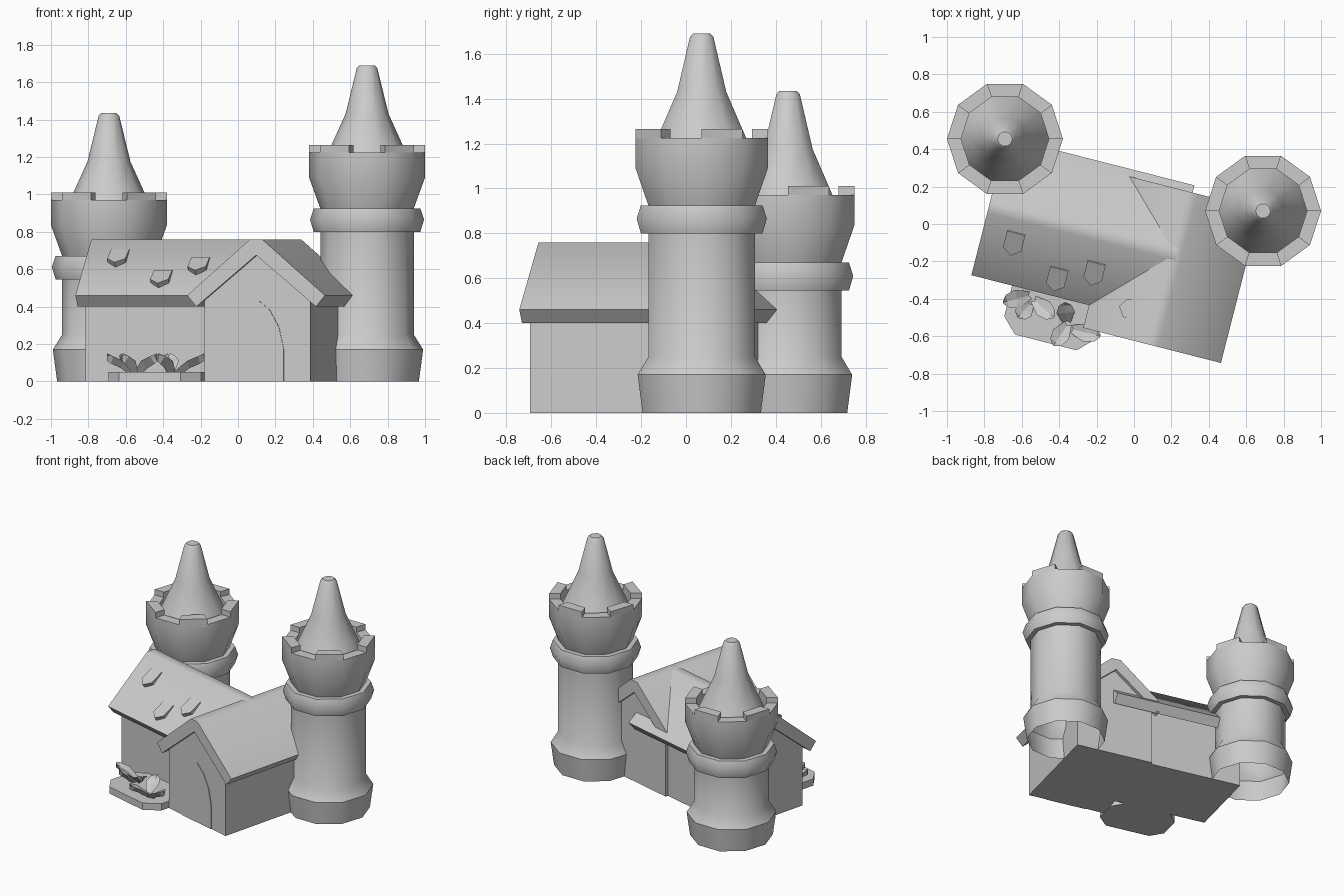
import bpy, bmesh
from math import sin, cos, pi, radians, atan2
from mathutils import Matrix, Vector

old = bpy.data.objects.get("Cube")
if old:
    bpy.data.objects.remove(old, do_unlink=True)

stone = bpy.data.materials.new("grey_stone")
stone.use_nodes = True
GREY = (0.6, 0.6, 0.6, 1)
stone.diffuse_color = GREY
stone.node_tree.nodes["Principled BSDF"].inputs["Base Color"].default_value = GREY

HOUSE = Matrix.Rotation(radians(-14.3), 4, 'Z')
PITCH = atan2(0.298, 0.345)


def finish(name, bm, matrix=Matrix(), smooth=None):
    bmesh.ops.remove_doubles(bm, verts=bm.verts, dist=1e-5)
    bmesh.ops.recalc_face_normals(bm, faces=bm.faces)
    mesh = bpy.data.meshes.new(name)
    bm.to_mesh(mesh)
    bm.free()
    mesh.materials.append(stone)
    if smooth:
        mesh.shade_smooth()
        mesh.set_sharp_from_angle(angle=radians(smooth))
    obj = bpy.data.objects.new(name, mesh)
    obj.matrix_world = matrix
    bpy.context.scene.collection.objects.link(obj)
    return obj


def loft(name, rings, matrix=Matrix(), smooth=None):
    """Closed solid through rings of points with equal counts."""
    bm = bmesh.new()
    rows = [[bm.verts.new(p) for p in ring] for ring in rings]
    n = len(rows[0])
    for low, high in zip(rows, rows[1:]):
        for i in range(n):
            j = (i + 1) % n
            bm.faces.new((low[i], low[j], high[j], high[i]))
    bm.faces.new(rows[0][::-1])
    bm.faces.new(rows[-1])
    return finish(name, bm, matrix, smooth)


def gable_prism(name, profile, lo, hi, along_x, centre, smooth=None):
    """Extrude a (side, height) profile along one axis of the house."""
    def point(s, z, t):
        return (t, s + centre, z) if along_x else (s + centre, t, z)
    rings = [[point(s, z, t) for s, z in profile] for t in (lo, hi)]
    return loft(name, rings, HOUSE, smooth)


# Towers: ten-sided turned body, open below, with alternate battlements
SIDES = 10
STEP = 2 * pi / SIDES


def tower(side, x, y, top):
    profile = [(0.277, 0), (0.3, 0.17), (0.25, 0.25), (0.25, top - 0.425),
               (0.285, top - 0.425), (0.305, top - 0.36), (0.285, top - 0.3),
               (0.25, top - 0.3), (0.31, top - 0.135), (0.31, top),
               (0.235, top), (0.235, top - 0.06), (0.19, top + 0.04),
               (0.115, top + 0.205), (0.055, top + 0.45), (0.04, top + 0.465)]
    bm = bmesh.new()
    rows = [[bm.verts.new((r * cos(k * STEP), r * sin(k * STEP), z))
             for k in range(SIDES)] for r, z in profile]
    for low, high in zip(rows, rows[1:]):
        for k in range(SIDES):
            j = (k + 1) % SIDES
            bm.faces.new((low[k], low[j], high[j], high[k]))
    bm.faces.new(rows[-1])
    place = Matrix.Translation((x, y, 0))
    finish(side + "_tower", bm, place, 38)
    for k in range(0, SIDES, 2):
        corners = [(0.31, k), (0.31, k + 1), (0.235, k + 1), (0.235, k)]
        rings = [[(r * cos(a * STEP), r * sin(a * STEP), z) for r, a in corners]
                 for z in (top - 0.02, top + 0.04)]
        loft(f"{side}_battlement_{k // 2 + 1}", rings, place)


tower("left", 0.69, 0.07, 1.225)
tower("right", -0.69, 0.455, 0.97)

# Two crossing wings with pitched roofs
WALL = [(-0.292, 0), (0.292, 0), (0.292, 0.45), (0, 0.7), (-0.292, 0.45)]
ROOF = [(-0.38, 0.46), (-0.33, 0.4), (0, 0.675), (0.33, 0.4),
        (0.38, 0.46), (0.035, 0.758), (-0.035, 0.758)]
MAIN_Y, WING_X = -0.1, 0.254
gable_prism("main_walls", WALL, -0.741, 0.24, True, MAIN_Y)
gable_prism("main_roof", ROOF, -0.775, 0.262, True, MAIN_Y, 45)
gable_prism("wing_walls", WALL, -0.578, 0.213, False, WING_X)
gable_prism("wing_roof", ROOF, -0.605, 0.24, False, WING_X, 45)

# Pointed door, a thin plate on the front gable
half = [(0.147, 0), (0.147, 0.17), (0.12, 0.29), (0.07, 0.38)]
arch = half + [(0, 0.44)] + [(-x, z) for x, z in reversed(half)]
gable_prism("door", arch, -0.583, -0.57, False, WING_X)

# Loose roof tiles, raised at their pointed lower end
TILE = [(-0.05, 0.06), (0.05, 0.06), (0.05, -0.04), (0, -0.08), (-0.05, -0.04)]


def roof_tile(name, x, y, drop, turn, sink=0):
    z = 0.758 - (drop - 0.035) * 0.864 - sink
    place = (HOUSE @ Matrix.Translation((x, y, z))
             @ Matrix.Rotation(turn, 4, 'Z') @ Matrix.Rotation(PITCH, 4, 'X'))
    rings = [[(u, v, -0.01) for u, v in TILE],
             [(u, v, 0.018 - 0.2 * v) for u, v in TILE]]
    loft(name, rings, place)


for i, (x, y) in enumerate([(-0.598, -0.245), (-0.328, -0.373), (-0.142, -0.294)]):
    roof_tile(f"main_roof_tile_{i + 1}", x, y, MAIN_Y - y, 0)
roof_tile("wing_roof_tile", 0.114, -0.446, WING_X - 0.114, -pi / 2, 0.02)

# Garden bed: slab with cut corners
bed = [(-0.55, -0.65), (-0.47, -0.73), (-0.13, -0.73), (-0.04, -0.64),
       (-0.04, -0.47), (-0.12, -0.39), (-0.47, -0.39), (-0.55, -0.48)]
loft("garden_bed", [[(x, y, z) for x, y in bed] for z in (0, 0.05)], HOUSE)


# Thick curling leaves, each from root to tip
def leaf(name, root, tip):
    a, b = Vector((*root, 0.03)), Vector((*tip, 0.13))
    side = Vector((a.y - b.y, b.x - a.x, 0)).normalized()
    rings = []
    for t, width, lift in ((0, 0.02, 0), (0.5, 0.05, 0.01), (0.85, 0.035, 0), (1, 0.006, 0)):
        c = a.lerp(b, t) + Vector((0, 0, lift))
        rings.append([c - side * width + Vector((0, 0, 0.02)),
                      c + Vector((0, 0, -0.02)),
                      c + side * width + Vector((0, 0, 0.02)),
                      c + Vector((0, 0, 0.008))])
    loft(name, rings)


LEAVES = [((-0.55, -0.38), (-0.7, -0.42)), ((-0.54, -0.4), (-0.43, -0.5)),
          ((-0.55, -0.42), (-0.62, -0.5)), ((-0.36, -0.53), (-0.37, -0.42)),
          ((-0.35, -0.53), (-0.43, -0.65)), ((-0.34, -0.56), (-0.18, -0.6))]
for i, (root, tip) in enumerate(LEAVES):
    leaf(f"leaf_{i + 1}", root, tip)
